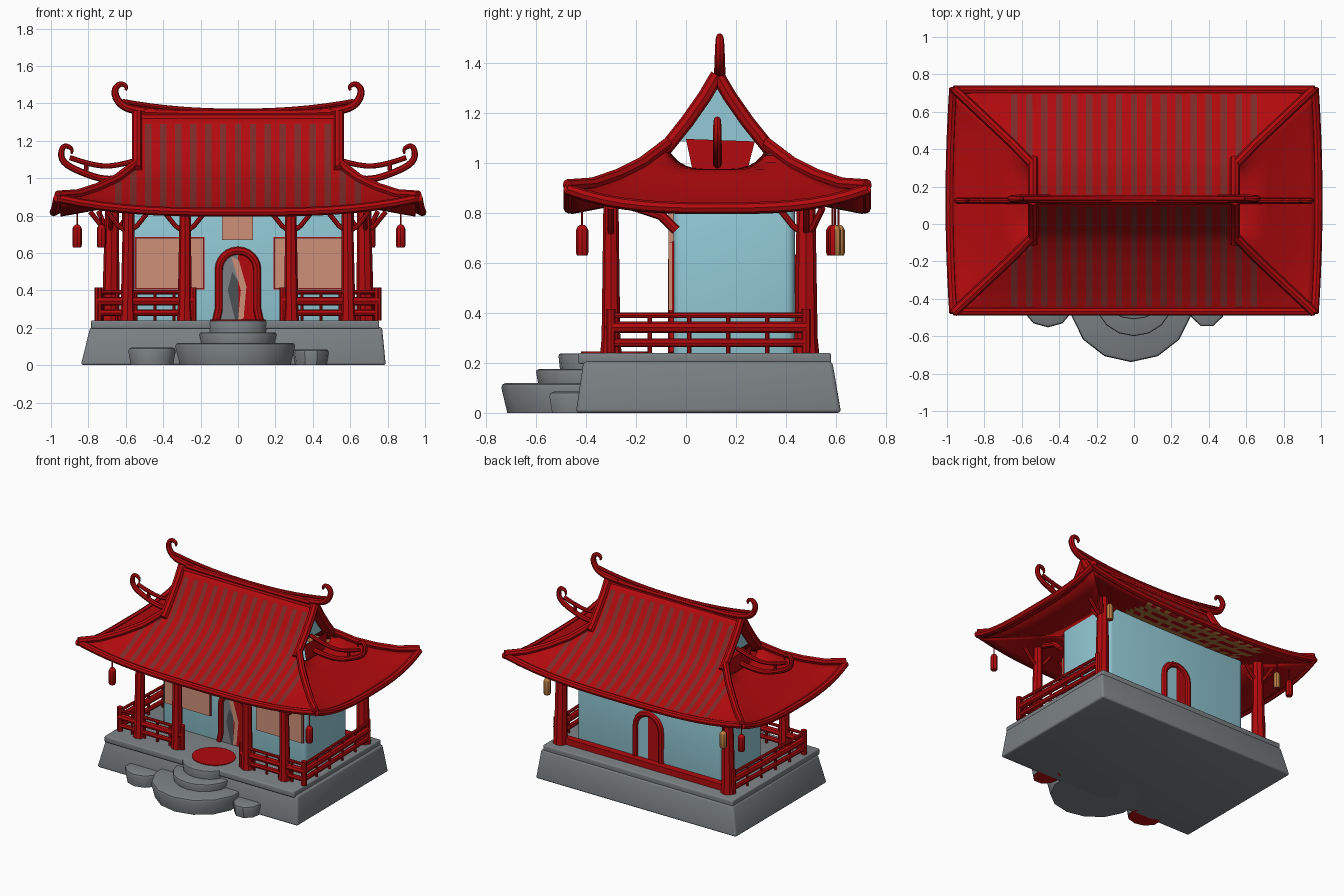
import bpy, bmesh, math
from mathutils import Vector

if "Cube" in bpy.data.objects:
    bpy.data.objects.remove(bpy.data.objects["Cube"])

CY = 0.125  # depth position of the roof ridge

def mat(name, rgb):
    m = bpy.data.materials.new(name)
    m.diffuse_color = (*rgb, 1)
    m.use_nodes = True
    m.node_tree.nodes["Principled BSDF"].inputs["Base Color"].default_value = m.diffuse_color
    return m

RED = mat("red lacquer", (0.44, 0.003, 0.004))
STRIPE = mat("brown stripe", (0.20, 0.024, 0.021))
BLUE = mat("pale blue plaster", (0.29, 0.59, 0.67))
STONE = mat("grey stone", (0.20, 0.22, 0.23))
TAN = mat("tan paper", (0.62, 0.28, 0.19))
GOLD = mat("gold", (0.52, 0.22, 0.06))
DARK = mat("dark grey", (0.07, 0.085, 0.09))

def finish(name, bm, mats, smooth=False):
    me = bpy.data.meshes.new(name)
    bm.to_mesh(me)
    bm.free()
    for m in mats:
        me.materials.append(m)
    ob = bpy.data.objects.new(name, me)
    bpy.context.collection.objects.link(ob)
    if smooth:
        bpy.ops.object.select_all(action='DESELECT')
        ob.select_set(True)
        bpy.context.view_layer.objects.active = ob
        bpy.ops.object.shade_smooth_by_angle(angle=math.radians(40))
    return ob

def box(name, lo, hi, m, top=None, bevel=0):
    """Box from two corners; top = (x0, x1, y0, y1) tapers its upper face."""
    bm = bmesh.new()
    bmesh.ops.create_cube(bm, size=1)
    for v in bm.verts:
        up = v.co.z > 0
        x0, x1, y0, y1 = top if up and top else (lo[0], hi[0], lo[1], hi[1])
        v.co = (x1 if v.co.x > 0 else x0, y1 if v.co.y > 0 else y0, hi[2] if up else lo[2])
    if bevel:
        bmesh.ops.bevel(bm, geom=bm.edges[:], offset=bevel, segments=3, affect='EDGES', profile=0.5)
    return finish(name, bm, [m], bevel > 0)

def disc(name, c, r, z0, z1, m, sides=16, base=1.0, under=None, bevel=0):
    """Elliptic drum between two heights; base scales the lower rim."""
    bm = bmesh.new()
    bmesh.ops.create_cone(bm, cap_ends=True, segments=sides, radius1=base, radius2=1, depth=1)
    for v in bm.verts:
        v.co = (c[0] + v.co.x * r[0], c[1] + v.co.y * r[1], z1 if v.co.z > 0 else z0)
    if bevel:
        rim = [e for e in bm.edges if all(v.co.z > z1 - 0.001 for v in e.verts)]
        bmesh.ops.bevel(bm, geom=rim, offset=bevel, segments=2, affect='EDGES', profile=0.5)
    bm.normal_update()
    for f in bm.faces:
        f.material_index = int(f.normal.z < -0.9)
    return finish(name, bm, [m, under or m], True)

def tube(name, pts, r, m=RED, radii=None, spline='POLY'):
    cu = bpy.data.curves.new(name, 'CURVE')
    cu.dimensions, cu.bevel_depth, cu.bevel_resolution = '3D', r, 2
    cu.use_fill_caps, cu.resolution_u = True, 4
    s = cu.splines.new(spline)
    s.points.add(len(pts) - 1)
    for i, p in enumerate(pts):
        s.points[i].co = (*p, 1)
        s.points[i].radius = radii[i] if radii else 1
    if spline == 'NURBS':
        s.order_u, s.use_endpoint_u = 3, True
    tmp = bpy.data.objects.new(name + "_path", cu)
    bm = bmesh.new()
    bm.from_mesh(tmp.to_mesh())
    tmp.to_mesh_clear()
    bpy.data.objects.remove(tmp)
    return finish(name, bm, [m], True)

def plate(name, outline, place, m):
    bm = bmesh.new()
    bm.faces.new([bm.verts.new(place(a, b)) for a, b in outline])
    return finish(name, bm, [m])

def sheet(name, rows, mats, rule=None, thick=0.025):
    bm = bmesh.new()
    grid = [[bm.verts.new(p) for p in row] for row in rows]
    for a, b in zip(grid, grid[1:]):
        for i in range(len(a) - 1):
            f = bm.faces.new((a[i], a[i + 1], b[i + 1], b[i]))
            f.normal_update()
            if f.normal.z < 0:
                f.normal_flip()
            f.material_index = rule(f.calc_center_median()) if rule else 0
    bmesh.ops.remove_doubles(bm, verts=bm.verts[:], dist=0.0004)
    mod = finish(name, bm, mats, True).modifiers.new("thickness", 'SOLIDIFY')
    mod.thickness, mod.offset, mod.material_offset = thick, -1, 2

# Roof shape: d is the distance from the ridge line
PROFILE = [(0, 1.345), (0.05, 1.26), (0.12, 1.16), (0.2, 1.06), (0.3, 0.985),
           (0.4, 0.925), (0.5, 0.87), (0.6, 0.825)]

def prof(d):
    for (a, za), (b, zb) in zip(PROFILE, PROFILE[1:]):
        if d <= b:
            return za + (zb - za) * (d - a) / (b - a)
    return PROFILE[-1][1]

def width(d):
    return 0.54 if d <= 0.2 else 0.54 + 0.425 * (d - 0.2) / 0.4

def lift(x, d):
    return 0.075 * (abs(x) / 0.965) ** 3 * (d / 0.6) ** 2

# Front and back slopes with straight painted stripes, cut off at the hips
PITCH, BAND = 0.08, 0.034
EDGES = sorted([k * PITCH + e * BAND / 2 for k in range(-12, 13) for e in (-1, 1)] + [-1.1, 1.1])

def stripe(c):
    off = abs(c.x - round(c.x / PITCH) * PITCH)
    return int(off < BAND / 2 - 0.002 and abs(c.x) < 0.67 and 0.035 < abs(c.y - CY) < 0.57)

def soffit_patch(c):
    return int(c.y > CY + 0.27 and -0.55 < c.x < 0.45 and math.sin(c.x * 75) + math.sin(c.y * 60) > -0.3)

UNIT = [k / 24 - 1 for k in range(49)]
for e, label in ((-1, "front"), (1, "back")):
    rows = [[(x, CY + e * d, prof(d) + lift(x, d)) for x in [max(-width(d), min(width(d), q)) for q in EDGES]]
            for d in [0.6 * i / 18 for i in range(19)]]
    sheet(label + "_roof_slope", rows, [RED, STRIPE, RED, RED], stripe)
    rows = [[(u * (0.56 + 0.39 * t), CY + e * (0.22 + 0.365 * t), 0.87 + 0.07 * t * (abs(u) ** 3 - 1)) for u in UNIT]
            for t in [i / 8 for i in range(9)]]
    sheet(label + "_soffit", rows, [RED, GOLD, RED, GOLD], soffit_patch, 0.006)
    tube(label + "_eave_rim", [(x, CY + e * 0.592, prof(0.6) + lift(x, 0.6) - 0.006)
                               for x in [0.965 * k / 8 for k in range(-8, 9)]], 0.023)

# Side slopes, ridge ornaments and gables
for s, label in ((-1, "left"), (1, "right")):
    rows = []
    for d in [0.2 + 0.04 * i for i in range(11)]:
        rows.append([(s * (width(d) + 0.02 * (d - 0.2) / 0.4 * (1 - v * v)), CY + v * d,
                      min(prof(d) + lift(width(d), d) * abs(v) ** 3, 0.975 + 0.085 * v ** 4))
                     for v in UNIT[::3]])
    sheet(label + "_roof_slope", rows, [RED, RED, RED, RED])
    tube(label + "_eave_rim", [Vector(p) - Vector((0, 0, 0.006)) for p in rows[-1]], 0.023)
    rows = [[(s * (0.56 + 0.39 * t), CY + v * (0.22 + 0.365 * t), 0.87 + 0.07 * t * (abs(v) ** 3 - 1))
             for v in UNIT[::3]] for t in (0, 0.5, 1)]
    sheet(label + "_soffit", rows, [RED, RED, RED, RED], None, 0.006)
    for e, end in ((-1, "front"), (1, "back")):
        tube(f"{label}_{end}_gable_edge",
             [(s * 0.54, CY + e * d, prof(d) + 0.005) for d in (0, 0.05, 0.12, 0.2, 0.225)], 0.028)
        tube(f"{label}_{end}_hip_ridge", [(s * width(d), CY + e * d, prof(d) + lift(width(d), d) + 0.01)
                                          for d in (0.19, 0.3, 0.4, 0.5, 0.6)], 0.024)
    tube(label + "_ridge_curl",
         [(s * x, CY + 0.01, z) for x, z in ((0.45, 1.355), (0.56, 1.36), (0.64, 1.40), (0.665, 1.47),
                                            (0.63, 1.51), (0.59, 1.49), (0.60, 1.47))],
         0.021, radii=[1.1, 1.1, 1, 0.9, 0.7, 0.55, 0.3], spline='NURBS')
    tube(label + "_lower_curl",
         [(s * x, CY, z) for x, z in ((0.5, 1.015), (0.68, 0.98), (0.84, 1.03), (0.95, 1.09),
                                     (0.94, 1.18), (0.88, 1.16), (0.89, 1.13))],
         0.018, radii=[1, 1, 1, 1, 0.85, 0.6, 0.3], spline='NURBS')
    tube(label + "_upper_curl", [(s * x, CY, z) for x, z in ((0.5, 1.11), (0.62, 1.07), (0.76, 1.06), (0.9, 1.11))],
         0.014, spline='NURBS')
    tube(label + "_curl_spike", [(s * 0.81, CY, 1.04), (s * 0.815, CY, 1.095)], 0.012)
    plate(label + "_gable_wall", [(-0.165, 1.085), (0.17, 1.085), (0.1, 1.17), (0.045, 1.25), (0, 1.31),
                                  (-0.045, 1.25), (-0.1, 1.17)], lambda a, b: (s * 0.49, CY + a, b), BLUE)
    plate(label + "_gable_board", [(-0.125, 1.095), (0.15, 1.085), (0.115, 0.95), (-0.095, 0.95)],
          lambda a, b: (s * 0.535, CY + a, b), RED)
tube("main_ridge", [(x, CY + 0.005, 1.345 + 0.06 * abs(x) ** 3) for x in [k / 10 for k in range(-5, 6)]], 0.022)
tube("ridge_cap", [(x, CY + 0.01, 1.36 + 0.15 * abs(x) ** 2.2) for x in [0.62 * k / 8 for k in range(-8, 9)]], 0.012)

# Stone platform and steps
box("platform", (-0.84, -0.44, 0), (0.79, 0.62, 0.205), STONE, (-0.79, 0.77, -0.41, 0.585), 0.015)
box("platform_slab", (-0.785, -0.43, 0.195), (0.755, 0.58, 0.24), STONE, None, 0.008)
disc("lower_step", (-0.015, -0.42), (0.33, 0.32), 0, 0.12, STONE, 14, 0.92, None, 0.02)
disc("middle_step", (0, -0.40), (0.21, 0.2), 0.11, 0.175, STONE, 16, 0.95, None, 0.012)
disc("upper_step", (0, -0.38), (0.165, 0.13), 0.17, 0.238, STONE, 16, 0.95, None, 0.01)
disc("left_side_stone", (-0.46, -0.44), (0.135, 0.115), 0, 0.095, STONE, 10, 0.88, RED, 0.02)
disc("right_side_stone", (0.39, -0.44), (0.10, 0.115), 0, 0.085, STONE, 9, 0.88, RED, 0.02)
disc("round_rug", (0, -0.28), (0.15, 0.14), 0.238, 0.245, RED, 24)

# Plaster walls, windows and name board
box("house_walls", (-0.585, -0.05, 0.2), (0.585, 0.435, 0.9), BLUE, None, 0.035)
box("back_sill", (-0.66, 0.44, 0.24), (0.66, 0.49, 0.285), RED)
for x0, x1, label in ((-0.55, -0.18, "left"), (0.19, 0.57, "right")):
    box(label + "_window_frame", (x0, -0.056, 0.405), (x1, -0.048, 0.685), RED)
    box(label + "_window", (x0 + 0.004, -0.07, 0.409), (x1 - 0.004, -0.054, 0.681), TAN)
box("name_board", (-0.085, -0.07, 0.67), (0.08, -0.045, 0.80), TAN)

# Arched doorways, front and back
ARC = [(0.102 * math.cos(math.pi * k / 12), 0.51 + 0.102 * math.sin(math.pi * k / 12)) for k in range(13)]
for y, e, label in ((-0.05, -1, "front"), (0.435, 1, "back")):
    tube(label + "_door_arch", [(0.115, y, 0.24), (0.102, y, 0.3)] + [(a, y, b) for a, b in ARC]
         + [(-0.102, y, 0.3), (-0.115, y, 0.24)], 0.022)
    half = ARC[:7] + [(0, 0.24), (0.102, 0.24)]
    for s, part, m in ((-1, "left", STONE if e < 0 else RED), (1, "right", RED if e < 0 else BLUE)):
        plate(f"{label}_door_{part}", half, lambda a, b: (s * a, y + e * 0.004, b), m)
plate("door_shadow", [(-0.055, 0.40), (-0.03, 0.50), (0, 0.45), (0.005, 0.24), (-0.015, 0.24)],
      lambda a, b: (a, -0.057, b), DARK)
plate("door_curtain", [(-0.035, 0.58), (0.005, 0.56), (0.045, 0.42), (0.03, 0.25), (0, 0.24), (0.015, 0.40)],
      lambda a, b: (a, -0.06, b), TAN)

# Columns with spreading brackets
COLUMNS = [(x, -0.3, 0.034) for x in (-0.59, -0.285, 0.285, 0.59)] + [(x, 0.48, 0.042) for x in (-0.68, 0.68)]
for i, (x, y, r) in enumerate(COLUMNS):
    tube(f"column_{i}", [(x, y, 0.24), (x, y, 0.3), (x * 0.99, y, 0.86)], r, radii=[1.25, 1.1, 0.88])
    out = 1 if x > 0 else -1
    for dx, dy in [(out, 0), (-out, 0)] + ([(0, -1), (out * 0.6, 0.6)] if y > 0 else []):
        tube(f"column_{i}_bracket", [(x, y, 0.71), (x + dx * 0.05, y + dy * 0.05, 0.745),
                                     (x + dx * 0.11, y + dy * 0.11, 0.82)], 0.013)

# Railings and curved wall brackets
def railing(name, a, b, posts):
    a, b = Vector(a), Vector(b)
    for z, r in ((0.28, 0.017), (0.342, 0.023), (0.39, 0.011)):
        tube(name + "_rail", [(a.x, a.y, z), (b.x, b.y, z)], r)
    for k in range(posts):
        p, end = a.lerp(b, k / (posts - 1)), k in (0, posts - 1)
        tube(name + "_post", [(p.x, p.y, 0.24), (p.x, p.y, 0.415 if end else 0.39)], 0.018 if end else 0.009)

for s, label in ((-1, "left"), (1, "right")):
    railing(label + "_front_railing", (s * 0.75, -0.3), (s * 0.24, -0.3), 6)
    railing(label + "_side_railing", (s * 0.745, -0.3), (s * 0.72, 0.48), 6)
    tube(label + "_wall_bracket", [(s * 0.6, -0.22, 0.83), (s * 0.6, -0.1, 0.79), (s * 0.6, -0.04, 0.73)], 0.02)

# Hanging lanterns; two rear ones have a gold back half
for i, (x, y) in enumerate(((-0.73, -0.415), (0.87, -0.415), (0.71, 0.595), (-0.86, 0.585), (-0.73, 0.61))):
    ob = tube(f"lantern_{i}", [(x, y, z) for z in (0.63, 0.64, 0.73, 0.745, 0.752)], 0.025, radii=[0.85, 1, 1, 0.7, 0.3])
    tube(f"lantern_{i}_cord", [(x, y, 0.75), (x, y, 0.83)], 0.004)
    ob.data.materials.append(GOLD)
    for p in ob.data.polygons:
        p.material_index = int(i in (2, 4) and p.normal.y > 0.2)
